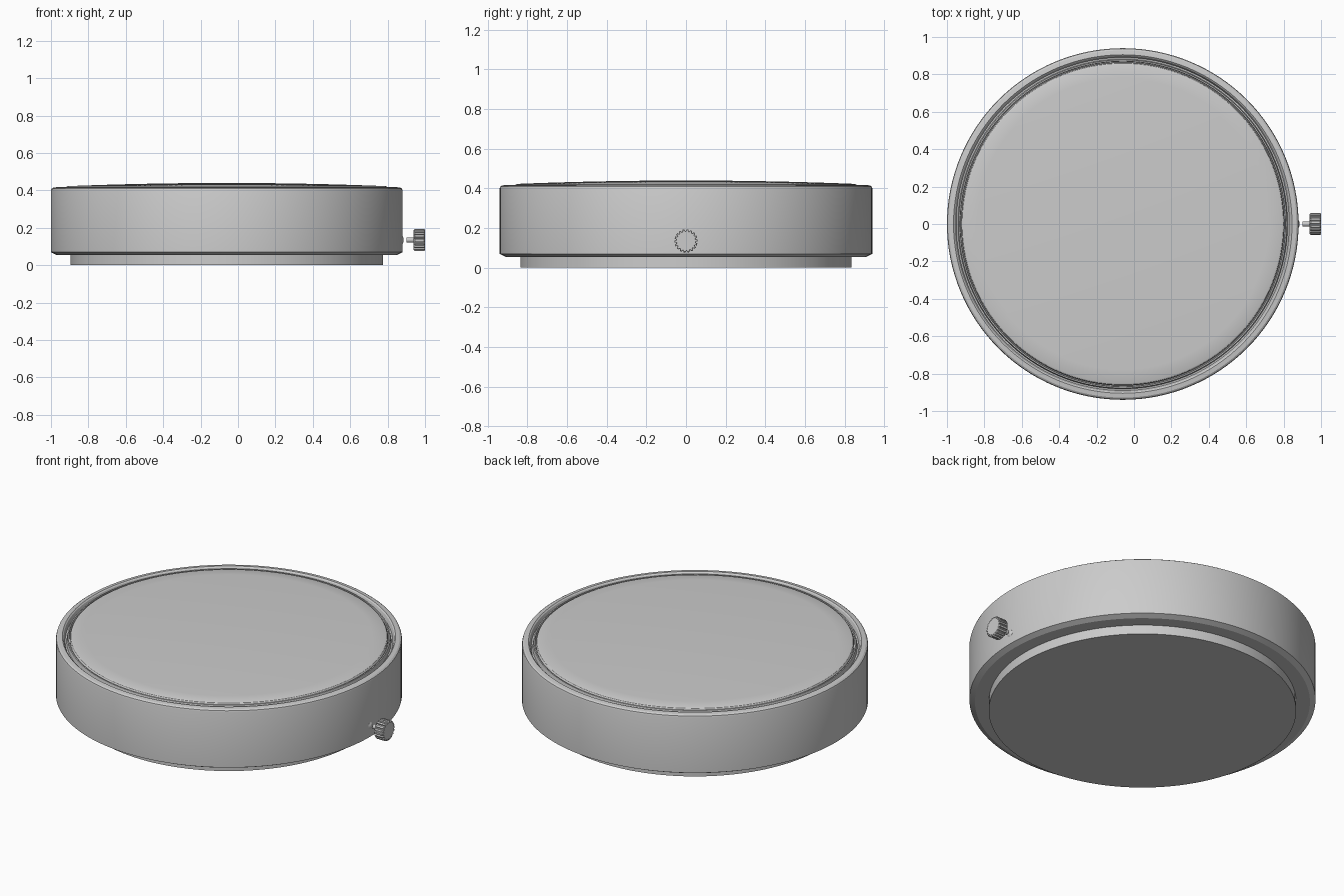
import bpy, bmesh, math
from mathutils import Matrix

if "Cube" in bpy.data.objects:
    bpy.data.objects.remove(bpy.data.objects["Cube"])

CX = -0.06   # centre of the round case
CROWN_Z = 0.135


def finish(name, bm, matrix):
    bmesh.ops.remove_doubles(bm, verts=bm.verts, dist=1e-5)
    bmesh.ops.recalc_face_normals(bm, faces=bm.faces)
    me = bpy.data.meshes.new(name)
    bm.to_mesh(me)
    bm.free()
    ob = bpy.data.objects.new(name, me)
    ob.matrix_world = matrix
    bpy.context.collection.objects.link(ob)
    bpy.ops.object.select_all(action='DESELECT')
    ob.select_set(True)
    bpy.context.view_layer.objects.active = ob
    bpy.ops.object.shade_smooth_by_angle(angle=math.radians(25))
    return ob


def lathe(name, profile, matrix, steps=128):
    """Spin an (r, z) profile about the local z axis."""
    bm = bmesh.new()
    vs = [bm.verts.new((r, 0, z)) for r, z in profile]
    es = [bm.edges.new(p) for p in zip(vs, vs[1:])]
    bmesh.ops.spin(bm, geom=vs + es, cent=(0, 0, 0), axis=(0, 0, 1),
                   angle=2 * math.pi, steps=steps)
    return finish(name, bm, matrix)


upright = Matrix.Translation((CX, 0, 0))
sideways = Matrix.Translation((0, 0, CROWN_Z)) @ Matrix.Rotation(math.pi / 2, 4, 'Y')

# Case: chamfered bottom, rounded rim and a groove around the glass
lathe("case", [(0, 0.055), (0.89, 0.055), (0.91, 0.055), (0.94, 0.07), (0.94, 0.4),
               (0.937, 0.409), (0.928, 0.415), (0.905, 0.418), (0.898, 0.412),
               (0.89, 0.39), (0.882, 0.39), (0.877, 0.415), (0.87, 0.415),
               (0.868, 0.39), (0, 0.39)], upright)

# Back cover
lathe("back_cover", [(0, 0), (0.835, 0), (0.835, 0.06), (0, 0.06)], upright)

# Shallow domed glass with a rounded edge
R = 0.85
dome = [(R * i / 12, 0.44 - 0.017 * (i / 12) ** 2) for i in range(13)]
lathe("glass", dome + [(0.859, 0.419), (0.864, 0.411), (0.864, 0.392), (0, 0.392)], upright)

# Crown stem and the small collar where it enters the case
lathe("crown_stem", [(0, 0.90), (0.014, 0.90), (0.014, 0.945), (0, 0.945)], sideways, 24)
lathe("stem_collar", [(0, 0.87), (0.021, 0.87), (0.021, 0.88), (0.009, 0.886), (0, 0.886)],
      sideways, 24)

# Knurled crown: toothed outline joined through several rings along its axis
TEETH = 18
bm = bmesh.new()
rings = []
for x, s in ((0.938, 0.86), (0.945, 1.0), (0.995, 1.0), (1.0, 0.93)):
    ring = []
    for i in range(TEETH):
        for off, r in ((0.0, 0.051), (0.28, 0.051), (0.4, 0.059), (0.88, 0.059)):
            a = 2 * math.pi * (i + off) / TEETH
            ring.append(bm.verts.new((r * s * math.cos(a), r * s * math.sin(a), x)))
    rings.append(ring)
for lo, hi in zip(rings, rings[1:]):
    n = len(lo)
    for i in range(n):
        j = (i + 1) % n
        bm.faces.new((lo[i], lo[j], hi[j], hi[i]))
bm.faces.new(rings[0])
bm.faces.new(rings[-1])
finish("crown", bm, sideways)
